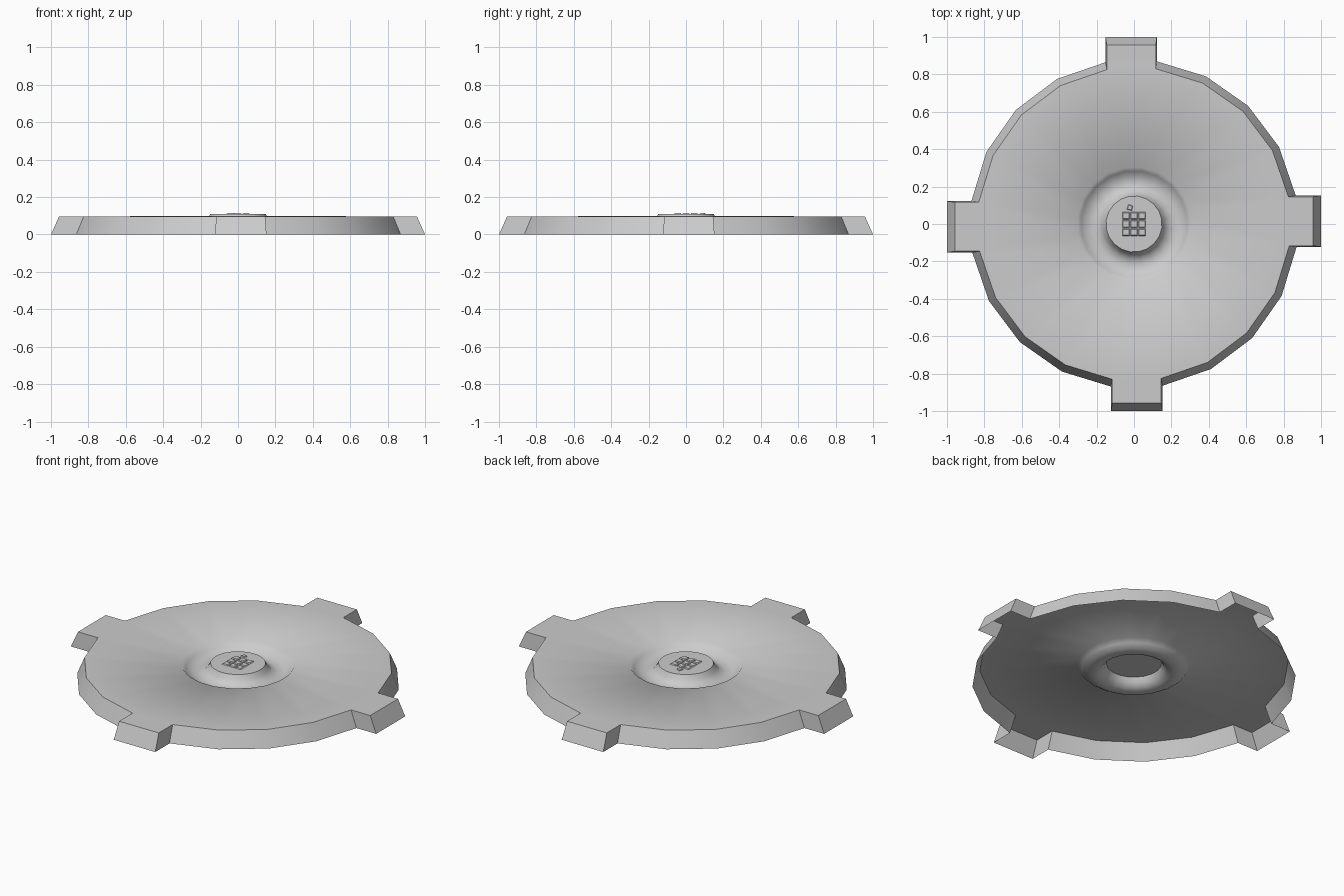
import bpy, bmesh
from math import cos, sin, radians

if "Cube" in bpy.data.objects:
    bpy.data.objects.remove(bpy.data.objects["Cube"])

N = 20            # sides of the round body
START = -8        # angle of first corner; side 0 of each quarter carries a tab


def finish(bm, name, angle):
    bmesh.ops.remove_doubles(bm, verts=bm.verts, dist=1e-5)
    bmesh.ops.recalc_face_normals(bm, faces=bm.faces)
    # open shells: make sure the upper faces point up
    if sum(f.normal.z * f.calc_area() for f in bm.faces) < 0:
        bmesh.ops.reverse_faces(bm, faces=bm.faces)
    me = bpy.data.meshes.new(name)
    bm.to_mesh(me)
    bm.free()
    ob = bpy.data.objects.new(name, me)
    bpy.context.collection.objects.link(ob)
    bpy.ops.object.select_all(action='DESELECT')
    ob.select_set(True)
    bpy.context.view_layer.objects.active = ob
    bpy.ops.object.shade_smooth_by_angle(angle=radians(angle))
    return ob


def ring(bm, r, z):
    return [bm.verts.new((r * cos(radians(START + 18 * k)), r * sin(radians(START + 18 * k)), z))
            for k in range(N)]


def bridge(bm, a, b):
    n = len(a)
    for i in range(n):
        bm.faces.new((a[i], a[(i + 1) % n], b[(i + 1) % n], b[i]))


# Plate: flared open shell with four tabs and a central groove
bm = bmesh.new()
low = ring(bm, 0.878, 0)
top = ring(bm, 0.838, 0.096)
outline_low, outline_top = [], []
for k in range(N):
    outline_low.append(low[k])
    outline_top.append(top[k])
    if k % 5 == 0:
        a = radians(90 * (k // 5))
        for rim, verts, reach in ((outline_low, low, 1.0), (outline_top, top, 0.957)):
            tab = []
            for v in (verts[k], verts[(k + 1) % N]):
                side = -v.co.x * sin(a) + v.co.y * cos(a)
                tab.append(bm.verts.new((reach * cos(a) - side * sin(a),
                                         reach * sin(a) + side * cos(a), v.co.z)))
            rim += tab
            if rim is outline_top:
                bm.faces.new((verts[k], tab[0], tab[1], verts[(k + 1) % N]))
bridge(bm, outline_low, outline_top)
prev = top
for r, z in ((0.305, 0.099), (0.285, 0.076), (0.255, 0.058), (0.22, 0.05),
             (0.185, 0.06), (0.163, 0.083), (0.15, 0.11)):
    cur = ring(bm, r, z)
    bridge(bm, prev, cur)
    prev = cur
bm.faces.new(prev)   # raised hub
finish(bm, "round_plate", 50)


# Low raised pads on the hub
def pad(bm, corners, z0=0.11, z1=0.115, inset=0.8):
    cx = sum(c[0] for c in corners) / 4
    cy = sum(c[1] for c in corners) / 4
    a = [bm.verts.new((x, y, z0)) for x, y in corners]
    b = [bm.verts.new((cx + (x - cx) * inset, cy + (y - cy) * inset, z1)) for x, y in corners]
    bridge(bm, a, b)
    bm.faces.new(b)


bm = bmesh.new()
h = 0.019
for i in (-1, 0, 1):
    for j in (-1, 0, 1):
        x, y = i * 0.043, j * 0.044
        pad(bm, [(x - h, y - h), (x + h, y - h), (x + h, y + h), (x - h, y + h)])
pad(bm, [(-0.038, 0.078), (-0.012, 0.072), (-0.006, 0.096), (-0.03, 0.105)])
finish(bm, "hub_pads", 10)
